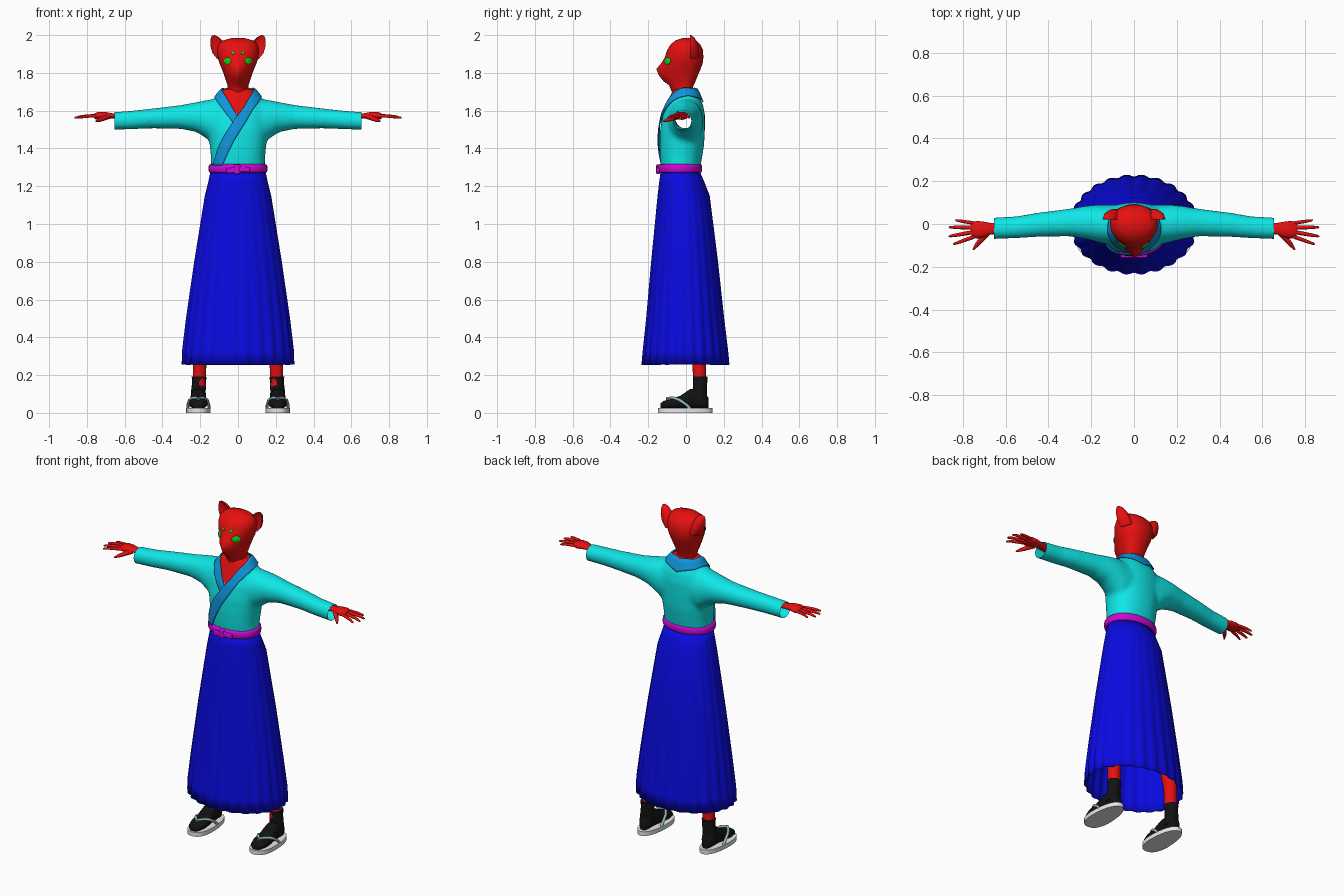
import bpy, bmesh, math
from mathutils import Vector
from mathutils.bvhtree import BVHTree

if "Cube" in bpy.data.objects:
    bpy.data.objects.remove(bpy.data.objects["Cube"])


def material(name, r, g, b):
    m = bpy.data.materials.new(name)
    m.diffuse_color = (r, g, b, 1)
    m.use_nodes = True
    m.node_tree.nodes["Principled BSDF"].inputs["Base Color"].default_value = m.diffuse_color
    return m


RED = material("red skin", .8, .005, .005)
CYAN = material("cyan cloth", .005, .8, .8)
COLLAR = material("blue collar", .005, .3, .7)
NAVY = material("deep blue cloth", .003, .003, .75)
MAGENTA = material("magenta sash", .6, .003, .65)
GREEN = material("green eye", .01, .6, .01)
BLACK = material("black sock", .006, .006, .006)
WHITE = material("white sole", .8, .8, .8)
STRAP = material("grey teal strap", .3, .5, .5)


def make(name, verts, faces, mat, angle=60):
    me = bpy.data.meshes.new(name)
    me.from_pydata([tuple(v) for v in verts], [], faces)
    bm = bmesh.new()
    bm.from_mesh(me)
    bmesh.ops.recalc_face_normals(bm, faces=bm.faces)
    bm.to_mesh(me)
    bm.free()
    me.materials.append(mat)
    ob = bpy.data.objects.new(name, me)
    bpy.context.collection.objects.link(ob)
    smooth(ob, angle)
    return ob


def smooth(ob, angle=60):
    bpy.ops.object.select_all(action='DESELECT')
    ob.select_set(True)
    bpy.context.view_layer.objects.active = ob
    bpy.ops.object.shade_smooth_by_angle(angle=math.radians(angle))


def loft(name, rings, mat, caps=True, loop=False, angle=60):
    """Skin a list of equal closed rings."""
    n, m = len(rings[0]), len(rings)
    faces = [(i * n + j, i * n + (j + 1) % n, (i + 1) % m * n + (j + 1) % n, (i + 1) % m * n + j)
             for i in range(m if loop else m - 1) for j in range(n)]
    if caps and not loop:
        faces += [tuple(range(n)), tuple(range((m - 1) * n, m * n))]
    return make(name, [v for r in rings for v in r], faces, mat, angle)


def oval(n=24, p=1.0):
    """Unit oval points; p below 1 squares it off."""
    f = lambda v: math.copysign(abs(v) ** p, v)
    return [(f(math.cos(2 * math.pi * k / n)), f(math.sin(2 * math.pi * k / n))) for k in range(n)]


def tube(name, pts, radii, mat, n=10, flat=1.0):
    """Tapered limb through points; flat squashes it along its own up axis."""
    pts = [Vector(p) for p in pts]
    rings = []
    for i, p in enumerate(pts):
        d = (pts[min(i + 1, len(pts) - 1)] - pts[max(i - 1, 0)]).normalized()
        a = d.cross(Vector((0, 0, 1)) if abs(d.z) < .8 else Vector((0, 1, 0))).normalized()
        b = a.cross(d)
        rings.append([p + a * c * radii[i] + b * s * radii[i] * flat for c, s in oval(n)])
    return loft(name, rings, mat)


def blob(name, loc, scale, mat, rot=None):
    bpy.ops.mesh.primitive_uv_sphere_add(segments=20, ring_count=12, location=loc)
    ob = bpy.context.object
    ob.name, ob.scale = name, scale
    if rot:
        ob.rotation_euler = rot
    ob.data.materials.append(mat)
    smooth(ob)
    return ob


def interp(table, t):
    """Linear lookup in rows whose first entry is the key."""
    for a, b in zip(table, table[1:]):
        if t <= b[0]:
            f = (t - a[0]) / (b[0] - a[0])
            return [u + (v - u) * f for u, v in zip(a, b)]
    return list(table[-1])


# Head and neck: height, half width, front, back, front pointedness
HEAD = [(1.60, .05, -.06, .04, 1), (1.70, .054, -.075, .032, 1), (1.735, .056, -.09, .04, 1.1),
        (1.755, .062, -.118, .05, 1.3), (1.785, .072, -.143, .062, 1.6), (1.82, .085, -.157, .077, 1.7),
        (1.85, .098, -.132, .088, 1.35), (1.88, .107, -.113, .092, 1.1), (1.92, .112, -.1, .09, 1),
        (1.95, .105, -.082, .076, 1), (1.972, .08, -.055, .054, 1), (1.984, .035, -.02, .025, 1)]
rings = []
for z, w, f, b, p in HEAD:
    rings.append([(w * math.copysign(abs(c) ** (p if s < 0 else .9), c), (b if s > 0 else -f) * s, z)
                  for c, s in oval(32)])
head = loft("head", rings, RED, angle=80)
bm = bmesh.new()
bm.from_mesh(head.data)
face_tree = BVHTree.FromBMesh(bm)
bm.free()

# Ears with a hollow front, eyes and brow spots
EAR = [(.078, 1.885, .035, .05), (.098, 1.92, .042, .05), (.113, 1.955, .036, .042),
       (.125, 1.982, .024, .028), (.133, 1.998, .008, .01)]
for s in (1, -1):
    loft("ear", [[(s * (x + c * w * .9), .02 + (d * q if q > 0 else -.4 * d * q), z - c * w * .35)
                  for c, q in oval(20)] for x, z, w, d in EAR], RED, angle=70)
    for nm, x, z, sc in (("eye", .056, 1.862, (.026, .019, .007)), ("brow_spot", .025, 1.905, (.009, .009, .004))):
        hit, nor, _, _ = face_tree.ray_cast(Vector((s * x, -1, z)), Vector((0, 1, 0)))
        e = blob(nm, hit, sc, GREEN)
        e.rotation_euler = nor.to_track_quat('Z', 'Y').to_euler()

# Robe: body and sleeves fused, then opened at the cuffs
BODY = [(1.27, .142, -.13, .07), (1.35, .143, -.138, .085), (1.42, .15, -.14, .096), (1.5, .16, -.137, .1),
        (1.58, .165, -.122, .1), (1.63, .152, -.102, .09), (1.67, .118, -.085, .073), (1.715, .083, -.07, .055)]
SLEEVE = [(.04, -.09, .09, 1.42, 1.665), (.13, -.095, .09, 1.42, 1.662), (.17, -.085, .09, 1.455, 1.655),
          (.22, -.072, .086, 1.487, 1.645), (.3, -.058, .072, 1.503, 1.63), (.45, -.06, .053, 1.506, 1.612),
          (.55, -.067, .036, 1.502, 1.601), (.69, -.072, .028, 1.497, 1.59)]
robe = loft("robe", [[(w * c, (f + b) / 2 + (b - f) / 2 * s, z) for c, s in oval(40, .9)]
                     for z, w, f, b in BODY], CYAN)
sleeves = [loft("sleeve", [[(k * x, (f + b) / 2 + (b - f) / 2 * c, (lo + hi) / 2 + (hi - lo) / 2 * s)
                            for c, s in oval(28, .95)] for x, f, b, lo, hi in SLEEVE], CYAN) for k in (1, -1)]
for o in [robe] + sleeves:
    o.select_set(True)
bpy.context.view_layer.objects.active = robe
bpy.ops.object.join()
rm = robe.modifiers.new("fuse", 'REMESH')
rm.mode, rm.voxel_size = 'VOXEL', .01
sm = robe.modifiers.new("soften", 'SMOOTH')
sm.factor, sm.iterations = .5, 10
fused = bpy.data.meshes.new_from_object(robe.evaluated_get(bpy.context.evaluated_depsgraph_get()))
robe.modifiers.clear()
robe.data = fused
fused.materials.clear()
fused.materials.append(CYAN)
fused.materials.append(RED)
bm = bmesh.new()
bm.from_mesh(fused)
bmesh.ops.bisect_plane(bm, geom=bm.verts[:] + bm.edges[:] + bm.faces[:], plane_co=(.655, 0, 0),
                       plane_no=(1, 0, 0), clear_outer=True)
bmesh.ops.bisect_plane(bm, geom=bm.verts[:] + bm.edges[:] + bm.faces[:], plane_co=(-.655, 0, 0),
                       plane_no=(-1, 0, 0), clear_outer=True)
for f in bm.faces:  # bare throat inside the collar
    c = f.calc_center_median()
    f.material_index = int(c.z > 1.7 or (c.y < -.02 and abs(c.x) < (c.z - 1.575) * .85))
bm.to_mesh(fused)
robe_tree = BVHTree.FromBMesh(bm)
bm.free()
smooth(robe, 80)

# Crossed collar band hugging the robe: outer edge, inner edge
half = [((.035, -.135, 1.53), (-.015, -.13, 1.555)), ((.075, -.11, 1.60), (.03, -.11, 1.615)),
        ((.122, -.03, 1.668), (.08, -.035, 1.705)), ((.09, .05, 1.665), (.07, .03, 1.71))]
flip = lambda pair: tuple((-x, y, z) for x, y, z in pair)
path = [((-.085, -.135, 1.31), (-.145, -.1, 1.31)), ((-.015, -.14, 1.45), (-.075, -.13, 1.46))] + half
path += [((0, .09, 1.645), (0, .055, 1.71))] + [flip(p) for p in half[:0:-1]]
path += [((-.025, -.135, 1.535), (.01, -.13, 1.55))]
verts, across, steps = [], 6, 10
total = (len(path) - 1) * steps
for i in range(total + 1):
    k = min(i // steps, len(path) - 2)
    t = i / steps - k
    o, n = (Vector(path[k][e]).lerp(Vector(path[k + 1][e]), t) for e in (0, 1))
    for j in range(across + 1):
        co, nor, _, _ = robe_tree.find_nearest(o.lerp(n, j / across))
        verts.append(co + nor * (.010 - .005 * i / total))
w = across + 1
faces = [(i * w + j, i * w + j + 1, (i + 1) * w + j + 1, (i + 1) * w + j) for i in range(total) for j in range(across)]
collar = make("collar", verts, faces, COLLAR)
so = collar.modifiers.new("thickness", 'SOLIDIFY')
so.thickness, so.offset = .006, 0

# Pleated skirt: height, half width, front, back, pleat depth
SKIRT = [(.255, .288, -.228, .222, .055), (.33, .287, -.222, .216, .05), (.5, .27, -.207, .198, .035),
         (.8, .23, -.183, .168, .02), (1.15, .175, -.15, .125, .012), (1.22, .158, -.142, .098, .008),
         (1.29, .143, -.133, .068, 0)]
rings = []
for z, hw, f, b, d in SKIRT:
    ring = []
    for k in range(144):
        a = 2 * math.pi * (k + .5) / 144
        g = 1 + d * (abs(math.sin(a * 12)) - .2)
        ring.append((hw * g * math.cos(a), (f + b) / 2 + (b - f) / 2 * g * math.sin(a), z))
    rings.append(ring)
skirt = loft("skirt", rings, NAVY, caps=False, angle=35)
so = skirt.modifiers.new("thickness", 'SOLIDIFY')
so.thickness, so.offset = .004, -1

# Sash and its knot
rings = []
for c, s in oval(48, .92):
    rings.append([((.143 + .013 * u) * c, -.032 + (.105 + .013 * u) * s, 1.294 + .023 * v) for u, v in oval(12, .7)])
loft("sash", rings, MAGENTA, loop=True)
for nm, x, z, sx, sz, r in (("knot", -.005, 1.29, .016, .025, 0), ("bow_left", -.038, 1.284, .024, .014, -.1),
                            ("bow_right", .035, 1.29, .028, .014, .1)):
    bpy.ops.mesh.primitive_cube_add(size=2, location=(x, -.148, z), rotation=(0, r, 0))
    ob = bpy.context.object
    ob.name, ob.scale = nm, (sx, .01, sz)
    bpy.ops.object.transform_apply(location=False, rotation=False)
    ob.data.materials.append(MAGENTA)
    bv = ob.modifiers.new("round", 'BEVEL')
    bv.width, bv.segments = .006, 3

# Hands: palm, four fingers and thumb: base, tip, thickness
FINGERS = [((.735, .002), (.836, .018), .0085), ((.745, -.017), (.866, -.015), .0095),
           ((.745, -.037), (.866, -.058), .0095), ((.735, -.055), (.845, -.095), .009)]
for s in (1, -1):
    tube("palm", [(s * x, y, z) for x, y, z in ((.6, -.022, 1.565), (.67, -.022, 1.573), (.70, -.025, 1.575),
         (.735, -.027, 1.573), (.76, -.028, 1.57))], [.027, .027, .036, .042, .03], RED, 16, .5)
    for (x0, y0), (x1, y1), r in FINGERS:
        at = lambda t, dz: (s * (x0 + (x1 - x0) * t), y0 + (y1 - y0) * t, 1.572 - dz)
        tube("finger", [at(-.15, 0), at(.3, 0), at(.7, .003), at(.95, .009), at(1, .011)],
             [r, r, r * .85, r * .6, r * .2], RED)
    tube("thumb", [(s * .685, -.04, 1.57), (s * .71, -.07, 1.56), (s * .735, -.098, 1.55), (s * .752, -.12, 1.543)],
         [.015, .013, .01, .004], RED)

# Legs, socks and sandals
FOOT = [(-.135, .02, .05), (-.12, .038, .062), (-.08, .049, .075), (-.03, .047, .09), (.02, .041, .125),
        (.06, .038, .13), (.1, .034, .11), (.118, .02, .08)]
for s in (1, -1):
    x = s * .21
    tube("leg", [(s * .205, .072, .12), (s * .203, .07, .3), (s * .18, .045, .55), (s * .09, -.03, 1.15)],
         [.033, .037, .05, .06], RED, 20)
    tube("sock_ankle", [(x, .07, .06), (x, .073, .11), (s * .207, .075, .15), (s * .206, .075, .192)],
         [.042, .039, .037, .039], BLACK, 20)
    loft("sock_foot", [[(x + c * w, y, .022 + (h - .022) * (q + 1) / 2) for c, q in oval(20, .85)]
                       for y, w, h in FOOT], BLACK)
    outline = [(x + c * (.064 - .008 * q), -.004 + .144 * q) for c, q in oval(32, .85)]
    loft("sandal_sole", [[(a, b, z) for a, b in outline] for z in (0, .026)], WHITE, angle=40)
    for k in (1, -1):
        tube("sandal_strap", [(x, -.105, .03), (x, -.098, .078), (x + k * .026, -.07, .08), (x + k * .047, -.035, .068),
             (x + k * .055, 0, .045), (x + k * .056, .02, .024)], [.008] * 6, STRAP, 8)
